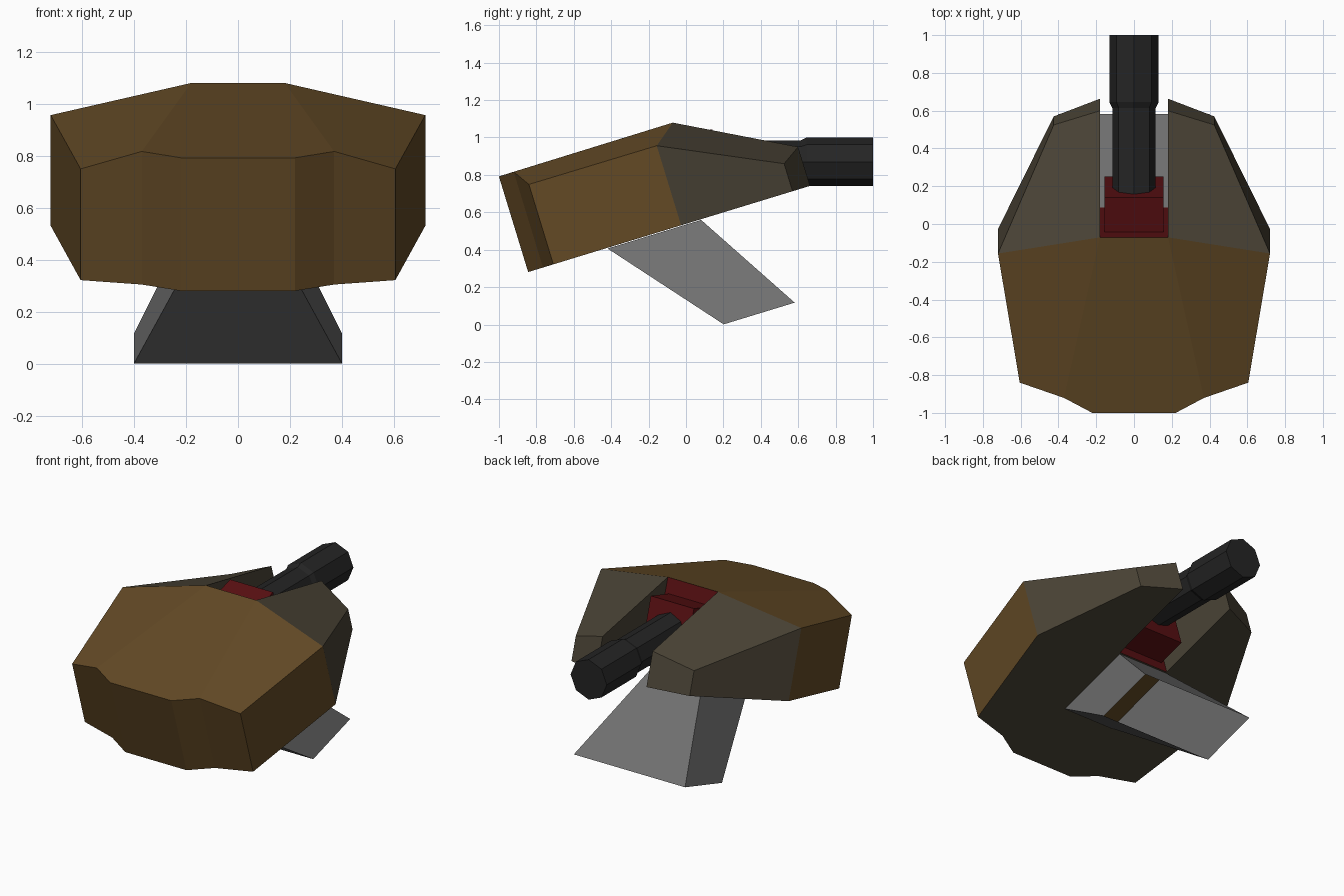
import bpy, bmesh, math

if "Cube" in bpy.data.objects:
    bpy.data.objects.remove(bpy.data.objects["Cube"])

TILT = math.radians(17)
C, S = math.cos(TILT), math.sin(TILT)


def material(name, rgb):
    m = bpy.data.materials.new(name)
    m.diffuse_color = (*rgb, 1)
    m.use_nodes = True
    m.node_tree.nodes["Principled BSDF"].inputs["Base Color"].default_value = m.diffuse_color
    return m


BROWN = material("rusty_brown", (0.127, 0.069, 0.019))
OLIVE = material("dark_olive", (0.068, 0.056, 0.036))
RED = material("dark_red", (0.100, 0.005, 0.006))
BLACK = material("gun_black", (0.018, 0.018, 0.018))
GREY = material("mid_grey", (0.162, 0.162, 0.162))


def world(x, u, v):
    """Turret space (x, along, up) to world, tilted nose-up."""
    return (x, u * C - v * S, u * S + v * C)


def make(name, verts, faces, mats, rule=None):
    bm = bmesh.new()
    vs = [bm.verts.new(p) for p in verts]
    for i, f in enumerate(faces):
        face = bm.faces.new([vs[k] for k in f])
        face.material_index = rule(i) if rule else 0
    bmesh.ops.recalc_face_normals(bm, faces=bm.faces)
    me = bpy.data.meshes.new(name)
    bm.to_mesh(me)
    bm.free()
    for m in mats:
        me.materials.append(m)
    ob = bpy.data.objects.new(name, me)
    bpy.context.collection.objects.link(ob)
    return ob


# Hull: half outline (x, along, top height), from rear centre round to the slot
FLOOR = 0.515
half = [(0.22, -0.725, 1.05), (0.37, -0.642, 1.05), (0.605, -0.584, 0.962),
        (0.72, 0.13, 0.96), (0.425, 0.753, 0.669), (0.18, 0.851, 0.733),
        (0.18, 0.248, 1.053)]
n = len(half)
verts = []
for side in (1, -1):
    verts += [world(side * x, u, v) for x, u, v in half]
    verts += [world(side * x, u, FLOOR) for x, u, v in half]
M = 2 * n                                   # index offset of the mirrored half
faces, cols = [], []


def add(face, col):
    faces.append(face)
    cols.append(col)


for o in (0, M):
    for i in range(n - 1):                  # outer walls and slot walls
        add((o + i, o + i + 1, o + n + i + 1, o + n + i), 0 if i < 3 else 1)
for lvl in (0, n):                          # roof, then floor
    rear = 0 if lvl == 0 else 1
    add([lvl + k for k in (0, 1, 6, M + 6, M + 1, M)], rear)
    for o in (0, M):
        add([o + lvl + k for k in (1, 2, 3, 6)], rear)
        add([o + lvl + k for k in (6, 3, 4, 5)], 1)
add((0, M, M + n, n), 0)                    # end wall
add((6, M + 6, M + n + 6, n + 6), 2)        # back of the gun slot
make("turret_hull", verts, faces, [BROWN, OLIVE, RED], lambda i: cols[i])

# Gun mount block in the slot
box = [world(x, u, v) for x in (-0.155, 0.155) for u in (0.23, 0.439) for v in (0.58, 0.958)]
make("gun_mount", box, [(0, 1, 3, 2), (4, 5, 7, 6), (0, 1, 5, 4),
                        (2, 3, 7, 6), (0, 2, 6, 4), (1, 3, 7, 5)], [RED])

# Barrel: eight-sided, with a thicker muzzle sleeve
SIDES = 8
rings = [(0.12, 0.115), (0.615, 0.115), (0.645, 0.13), (1.0, 0.13)]
verts = [(r * math.cos(2 * math.pi * k / SIDES), y, 0.87 + r * math.sin(2 * math.pi * k / SIDES))
         for y, r in rings for k in range(SIDES)]
faces = [(j * SIDES + k, j * SIDES + (k + 1) % SIDES,
          (j + 1) * SIDES + (k + 1) % SIDES, (j + 1) * SIDES + k)
         for j in range(len(rings) - 1) for k in range(SIDES)]
faces += [list(range(SIDES)), list(range(3 * SIDES, 4 * SIDES))]
make("gun_barrel", verts, faces, [BLACK])

# Pedestal: slanted hollow frustum, open below, brown ceiling inside
verts = [world(x * sx, u, v) for x, v, us in ((0.4, -0.058, (0.193, 0.59)), (0.178, 0.511, (-0.282, 0.241)))
         for sx, u in ((-1, us[0]), (1, us[0]), (1, us[1]), (-1, us[1]))]
faces = [(k, (k + 1) % 4, 4 + (k + 1) % 4, 4 + k) for k in range(4)] + [(4, 5, 6, 7)]
make("pedestal", verts, faces, [GREY, BROWN], lambda i: int(i == 4))
